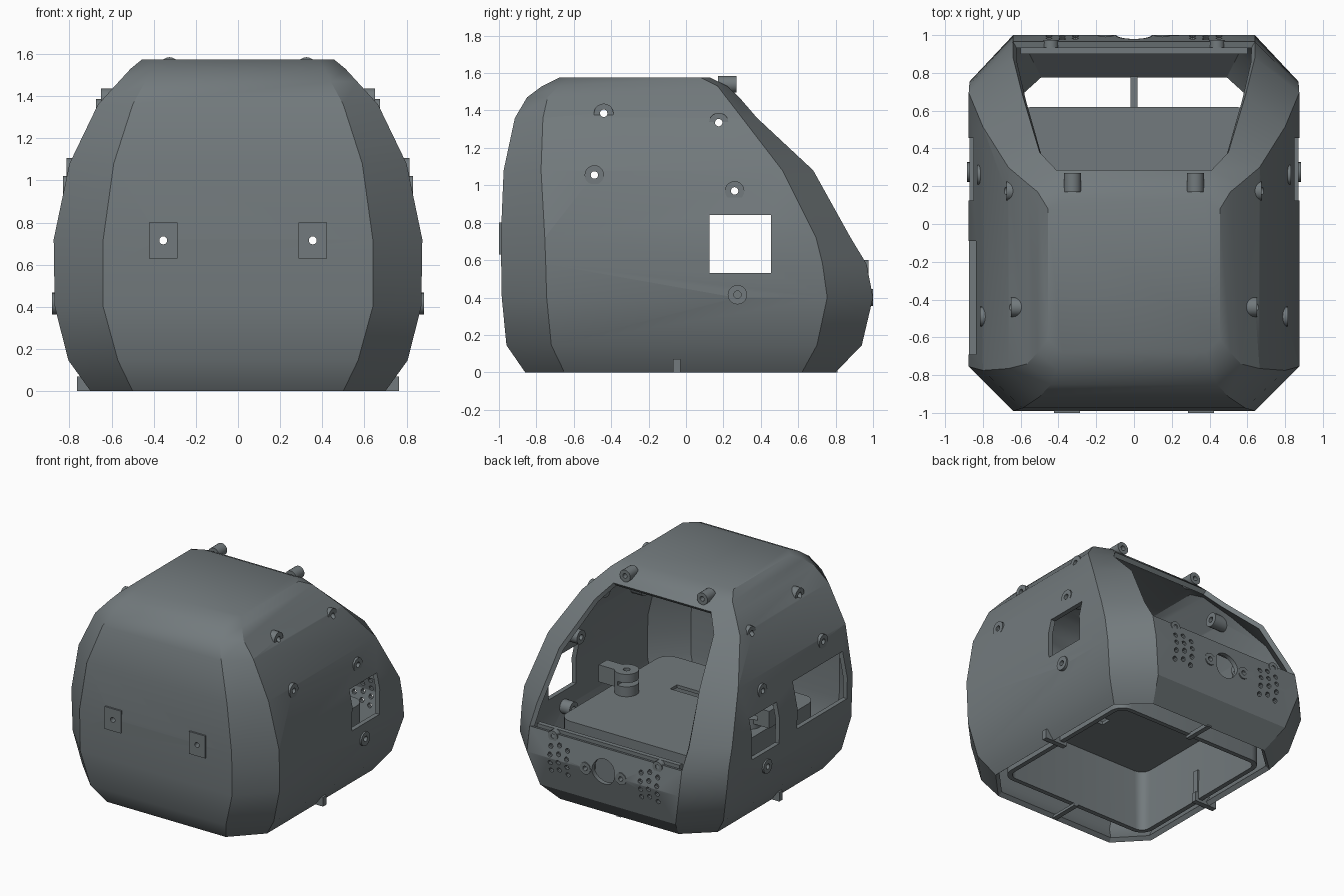
import bpy, bmesh, math
from mathutils import Matrix, Vector

if "Cube" in bpy.data.objects:
    bpy.data.objects.remove(bpy.data.objects["Cube"])

GREY = bpy.data.materials.new("slate_grey")
GREY.diffuse_color = (0.17, 0.195, 0.205, 1)
GREY.use_nodes = True
GREY.node_tree.nodes["Principled BSDF"].inputs["Base Color"].default_value = GREY.diffuse_color


def add_object(name, bm, angle=30):
    bmesh.ops.recalc_face_normals(bm, faces=bm.faces)
    me = bpy.data.meshes.new(name)
    bm.to_mesh(me)
    bm.free()
    ob = bpy.data.objects.new(name, me)
    bpy.context.collection.objects.link(ob)
    me.materials.append(GREY)
    smooth(ob, angle)
    return ob


def smooth(ob, angle=30):
    bpy.ops.object.select_all(action='DESELECT')
    ob.select_set(True)
    bpy.context.view_layer.objects.active = ob
    bpy.ops.object.shade_smooth_by_angle(angle=math.radians(angle))


def box(bm, x0, x1, y0, y1, z0, z1):
    m = Matrix.Translation(((x0 + x1) / 2, (y0 + y1) / 2, (z0 + z1) / 2))
    bmesh.ops.create_cube(bm, size=1, matrix=m @ Matrix.Diagonal((x1 - x0, y1 - y0, z1 - z0, 1)))


def rod(bm, a, b, r, r2=None, n=20):
    a, b = Vector(a), Vector(b)
    rot = (b - a).to_track_quat('Z', 'Y').to_matrix().to_4x4()
    bmesh.ops.create_cone(bm, cap_ends=True, segments=n, radius1=r, radius2=r2 or r,
                          depth=(b - a).length, matrix=Matrix.Translation((a + b) / 2) @ rot)


def tube(bm, a, b, r, hole, n=20):
    """Hollow screw boss from a to b."""
    a, b = Vector(a), Vector(b)
    rot = (b - a).to_track_quat('Z', 'Y').to_matrix()
    rings = []
    for end, rad in ((a, r), (b, r), (b, hole), (a, hole)):
        rings.append([bm.verts.new(end + rot @ Vector((rad * math.cos(t), rad * math.sin(t), 0)))
                      for t in (2 * math.pi * i / n for i in range(n))])
    for k in range(4):
        p, q = rings[k], rings[(k + 1) % 4]
        for i in range(n):
            j = (i + 1) % n
            bm.faces.new((p[i], p[j], q[j], q[i]))


def rounded_rect(hx, y0, y1, r, n=6):
    pts = []
    for cx, cy, a0 in ((hx - r, y1 - r, 0), (-hx + r, y1 - r, 90), (-hx + r, y0 + r, 180), (hx - r, y0 + r, 270)):
        for i in range(n + 1):
            t = math.radians(a0 + 90 * i / n)
            pts.append((cx + r * math.cos(t), cy + r * math.sin(t)))
    return pts


def carve(ob, bm):
    """Subtract the cutter mesh and bake all modifiers."""
    cutter = add_object("cutter", bm)
    cutter.hide_render = True
    mod = ob.modifiers.new("cut", 'BOOLEAN')
    mod.operation, mod.solver, mod.object = 'DIFFERENCE', 'EXACT', cutter
    mod.use_self = True
    dg = bpy.context.evaluated_depsgraph_get()
    ob_eval = ob.evaluated_get(dg)
    me = bpy.data.meshes.new_from_object(ob_eval)
    ob.modifiers.clear()
    ob.data = me
    bpy.data.objects.remove(cutter)
    smooth(ob)


# Shell: chamfered-corner sections
# z, side x, front y, front half width, side front y, back y, back half width, side back y
LEVELS = [
    (0.00, .70, -.86, .50, -.65, .80, .50, .62),
    (.145, .805, -.96, .57, -.72, .94, .57, .70),
    (.40, .87, -.985, .64, -.745, 1.0, .64, .755),
    (.58, .873, -.988, .64, -.75, .965, .64, .73),
    (.72, .875, -.99, .64, -.755, .88, .64, .695),
    (1.08, .80, -.975, .59, -.775, .68, .59, .515),
    (1.36, .665, -.915, .50, -.765, .38, .50, .30),
    (1.47, .565, -.85, .44, -.74, .285, .41, .215),
    (1.53, .51, -.77, .41, -.68, .22, .39, .17),
    (1.575, .455, -.68, .38, -.61, .13, .37, .08),
]
bm = bmesh.new()
rings = []
for z, X, yf, fx, ys, yb, bx, yt in LEVELS:
    rings.append([bm.verts.new((x, y, z)) for x, y in (
        (-fx, yf), (fx, yf), (X, ys), (X, yt), (bx, yb), (-bx, yb), (-X, yt), (-X, ys))])
for k in range(len(rings) - 1):
    for i in range(8):
        if i == 4 and 3 <= k <= 6:      # rear opening
            continue
        j = (i + 1) % 8
        bm.faces.new((rings[k][i], rings[k][j], rings[k + 1][j], rings[k + 1][i]))
bm.faces.new(rings[-1])
shell = add_object("shell", bm)
sol = shell.modifiers.new("wall", 'SOLIDIFY')
sol.thickness, sol.offset, sol.use_even_offset = .035, -1, True

# Screw positions on the sides: y, z, outer x
SCREWS = [(-.44, 1.385, .65), (.175, 1.335, .675), (-.49, 1.055, .815), (.26, .97, .83), (.275, .415, .883)]

# Openings: side windows, screw holes, speaker holes, camera hole
cut = bmesh.new()
box(cut, .6, 1, .125, .455, .53, .84)
box(cut, -1, -.6, .125, .455, .53, .84)
box(cut, -1, -.6, -.69, -.09, .56, .91)
for s in (-1, 1):
    for y, z, x in SCREWS:
        rod(cut, (s * (x - .2), y, z), (s * (x + .1), y, z), .02, n=16)
    rod(cut, (s * .355, -1.1, .715), (s * .355, -.9, .715), .019, n=16)
    for c in range(3):
        for r in range(4):
            x, z = s * .38 + (c - 1) * .07, .30 + r * .062 + (c % 2) * .02
            rod(cut, (x, .85, z), (x, 1.1, z), .018, n=10)
    rod(cut, (s * .15, .85, .40), (s * .15, 1.1, .40), .018, n=12)
rod(cut, (0, .85, .41), (0, 1.1, .41), .095, n=32)
carve(shell, cut)

# Screw bosses on sides, roof edge, sill and camera mount
bm = bmesh.new()
for s in (-1, 1):
    for y, z, x in SCREWS:
        tube(bm, (s * (x - .13), y, z), (s * x, y, z), .052, .02)
    tube(bm, (s * .325, .17, 1.54), (s * .325, .27, 1.54), .045, .018)
    tube(bm, (s * .44, .90, .56), (s * .44, .975, .56), .04, .016)
    tube(bm, (s * .15, .93, .40), (s * .15, 1.0, .40), .045, .018)
add_object("screw_bosses", bm)

# Front mounting plates with a hole
bm = bmesh.new()
for s in (-1, 1):
    box(bm, s * .355 - .068, s * .355 + .068, -1.0, -.975, .63, .80)
plates = add_object("front_plates", bm)
cut = bmesh.new()
for s in (-1, 1):
    rod(cut, (s * .355, -1.1, .715), (s * .355, -.9, .715), .019, n=16)
carve(plates, cut)

# Inner tray: hollow rounded box, open underneath
bm = bmesh.new()
outline = rounded_rect(.64, -.66, .62, .10)
low = [bm.verts.new((x, y, .02)) for x, y in outline]
top = [bm.verts.new((x, y, .51)) for x, y in outline]
n = len(outline)
for i in range(n):
    j = (i + 1) % n
    bm.faces.new((low[i], low[j], top[j], top[i]))
bm.faces.new(top)
tray = add_object("tray", bm)
sol = tray.modifiers.new("wall", 'SOLIDIFY')
sol.thickness, sol.offset = .035, -1
cut = bmesh.new()
box(cut, .04, .28, -.29, -.21, .4, .6)
carve(tray, cut)

# Hinge-like brackets standing on the tray
for side, s, y in (("right", 1, .0), ("left", -1, -.05)):
    bm = bmesh.new()
    rod(bm, (s * .50, y, .51), (s * .50, y, .68), .085, n=24)
    box(bm, s * .60 - .1, s * .60 + .1, y - .05, y + .05, .55, .68)
    bracket = add_object(side + "_bracket", bm)
    cut = bmesh.new()
    rod(cut, (s * .50, y, .6), (s * .50, y, .8), .025, n=12)
    box(cut, s * .47 - .13, s * .47 + .05, y - .12, y + .12, .585, .615)
    carve(bracket, cut)

# Base clips joining tray and shell
bm = bmesh.new()
for s in (-1, 1):
    box(bm, min(s * .58, s * .765), max(s * .58, s * .765), -.07, -.03, 0, .07)
    box(bm, s * .61 - .015, s * .61 + .015, -.07, -.03, .07, .25)
box(bm, -.018, .018, .58, .81, 0, .03)
box(bm, -.018, .018, -.86, -.62, 0, .02)
add_object("base_clips", bm)

# Narrow sill lip behind the rear panel
bm = bmesh.new()
box(bm, -.60, .60, .90, .935, .53, .60)
add_object("sill_lip", bm)
